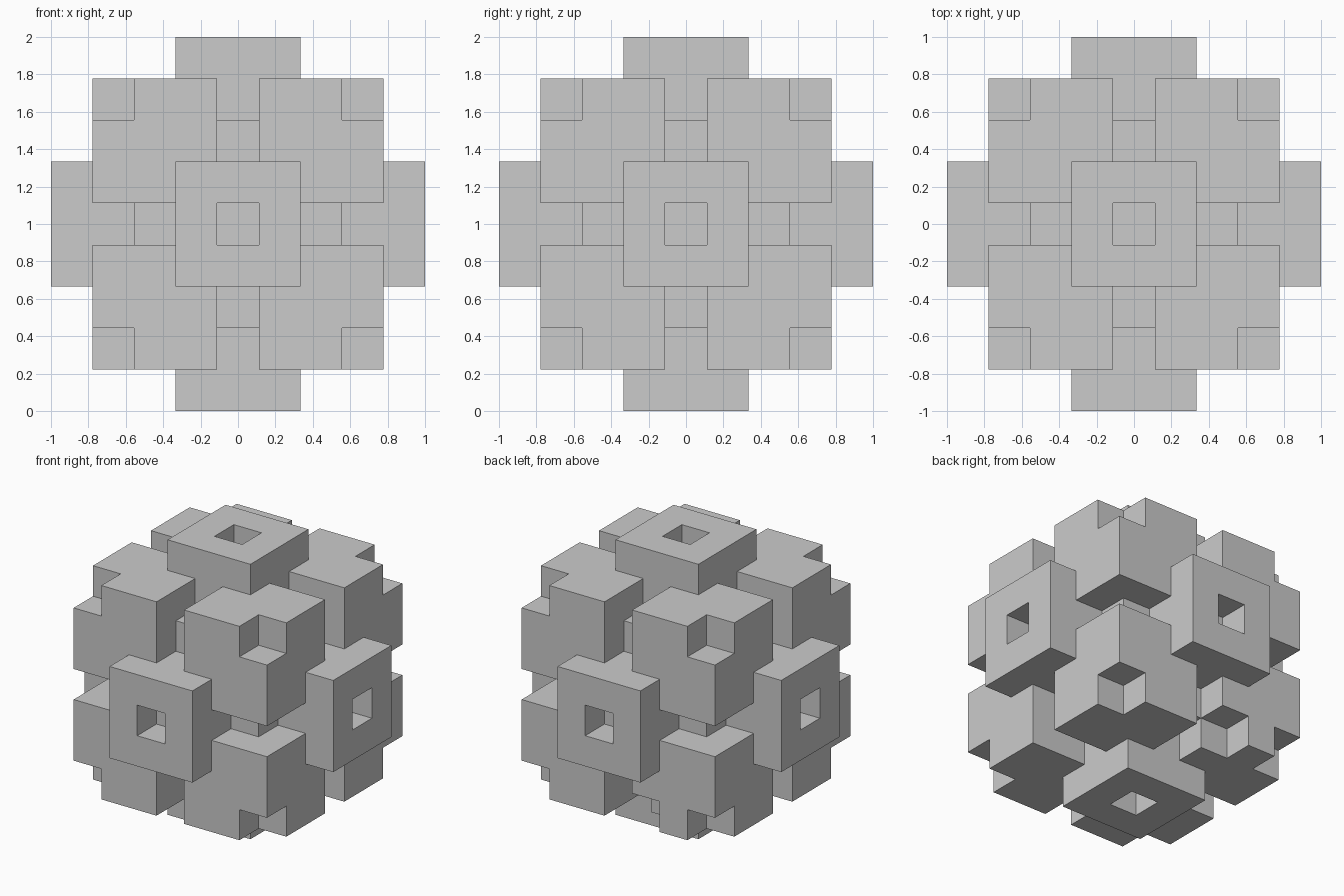
import bpy, bmesh
from itertools import product
from mathutils import Vector

if "Cube" in bpy.data.objects:
    bpy.data.objects.remove(bpy.data.objects["Cube"])

CELL = 2 / 9          # the model sits on a 9 x 9 x 9 grid of cells
cells = set()


def block(centre, r):
    """All cells of a cube with radius r around a centre cell."""
    span = range(-r, r + 1)
    return {tuple(c + o for c, o in zip(centre, off))
            for off in product(span, repeat=3)}


# Solid core
cells |= block((0, 0, 0), 2)

# Eight corner blocks
for s in product((-1, 1), repeat=3):
    cells |= block(tuple(2 * v for v in s), 1)

# Six face blocks
axes = [tuple(sgn if i == a else 0 for i in range(3))
        for a in range(3) for sgn in (-1, 1)]
for d in axes:
    cells |= block(tuple(3 * v for v in d), 1)

# Notch in each outer corner, pit in each face block
for s in product((-1, 1), repeat=3):
    cells.discard(tuple(3 * v for v in s))
for d in axes:
    cells.discard(tuple(4 * v for v in d))

# One extra notch in the back left lower block
cells.discard((-1, 3, -3))

# Skin: one quad for every exposed cell side
bm = bmesh.new()
verts = {}


def vert(p):
    key = tuple(round(2 * v) for v in p)
    if key not in verts:
        verts[key] = bm.verts.new(Vector(p) * CELL + Vector((0, 0, 1)))
    return verts[key]


for c in cells:
    for d in axes:
        if tuple(a + b for a, b in zip(c, d)) in cells:
            continue
        n = Vector(d)
        u = Vector((d[1], d[2], d[0]))
        w = n.cross(u)
        mid = Vector(c) + n / 2
        bm.faces.new([vert(mid + (u * i + w * j) / 2)
                      for i, j in ((-1, -1), (1, -1), (1, 1), (-1, 1))])

mesh = bpy.data.meshes.new("notched_block_cluster")
bm.to_mesh(mesh)
bm.free()
obj = bpy.data.objects.new("notched_block_cluster", mesh)
bpy.context.collection.objects.link(obj)
